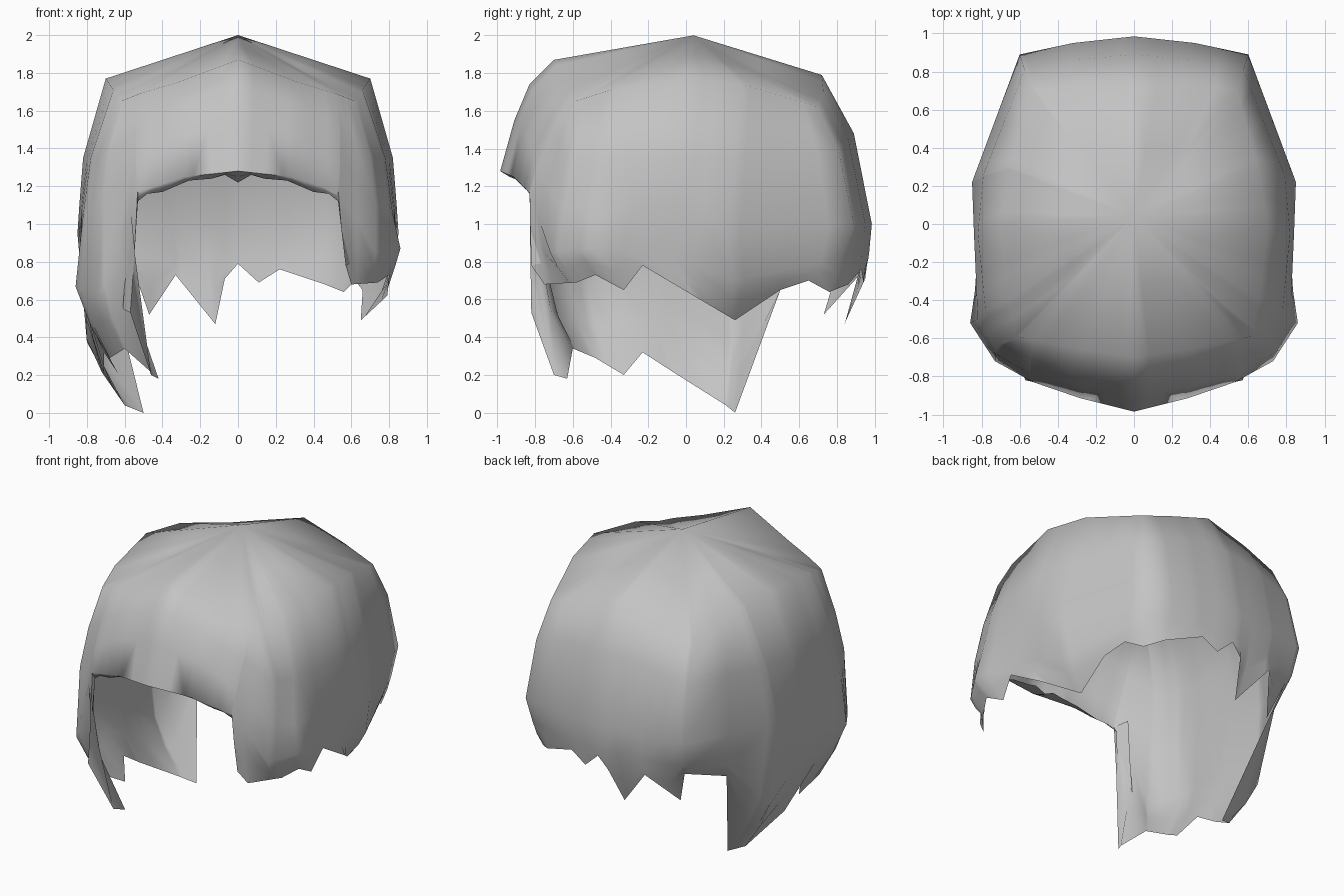
import bpy, bmesh, math
from mathutils import Vector

if "Cube" in bpy.data.objects:
    bpy.data.objects.remove(bpy.data.objects["Cube"])

hair_grey = bpy.data.materials.new("hair grey")
hair_grey.use_nodes = True
colour = (0.55, 0.55, 0.55, 1)
hair_grey.diffuse_color = colour
hair_grey.node_tree.nodes["Principled BSDF"].inputs["Base Color"].default_value = colour

# Half-head strands from front centre round to back centre:
# crown edge, upper, middle and lower point of each
STRANDS = [
    [(0, -.7, 1.87), (0, -.83, 1.74), (0, -.91, 1.55), (0, -.985, 1.28)],
    [(.32, -.65, 1.75), (.32, -.77, 1.62), (.31, -.85, 1.47), (.28, -.915, 1.25)],
    [(.52, -.61, 1.69), (.54, -.71, 1.5), (.54, -.79, 1.32), (.53, -.83, 1.17)],
    [(.62, -.59, 1.65), (.7, -.63, 1.36), (.73, -.68, 1.1), (.73, -.72, .85)],
    [(.66, -.4, 1.71), (.78, -.45, 1.35), (.82, -.5, 1.05), (.86, -.52, .87)],
    [(.7, 0, 1.77), (.82, -.05, 1.35), (.84, -.05, 1.1), (.81, -.18, .85)],
    [(.65, .3, 1.74), (.79, .26, 1.35), (.85, .22, .95), (.8, .25, .7)],
    [(.54, .7, 1.62), (.575, .81, 1.38), (.6, .89, 1), (.59, .83, .82)],
    [(.3, .73, 1.69), (.31, .86, 1.45), (.32, .95, 1), (.3, .93, .83)],
    [(0, .72, 1.79), (0, .89, 1.48), (0, .985, 1), (0, .97, .84)],
]
# Ragged hem: strand position, then x, y, z
FRONT_HEM = [
    (0, 0, -.86, 1.22), (.25, .07, -.87, 1.26), (.5, .14, -.86, 1.24),
    (.85, .26, -.86, 1.23), (1.3, .4, -.83, 1.17), (1.7, .48, -.82, 1.16),
    (2, .53, -.8, 1.12),
]
LEFT_HEM = [
    (2.01, .57, -.82, .78), (2.3, .6, -.75, .68), (3.2, .74, -.58, .69),
    (3.8, .8, -.48, .73), (4.3, .79, -.33, .65), (4.5, .81, -.23, .78),
    (5.3, .79, .04, .62), (6.1, .65, .26, .49), (6.5, .66, .5, .65),
    (6.8, .62, .65, .7), (7, .56, .76, .64), (7.5, .46, .86, .68),
    (8.2, .22, .93, .76), (8.6, .11, .94, .69), (9, 0, .96, .79),
]
RIGHT_HEM = [
    (2.01, .57, -.82, .53), (2.2, .46, -.7, .2), (2.5, .42, -.63, .18),
    (2.9, .6, -.6, .34), (3.8, .68, -.48, .29), (4.3, .63, -.33, .2),
    (4.5, .71, -.23, .32), (5.2, .71, -.06, .21), (5.95, .6, .21, .04),
    (6.1, .5, .26, 0), (6.5, .66, .5, .65), (7.1, .55, .8, .75),
    (7.5, .47, .73, .52), (7.9, .33, .92, .73), (8.6, .12, .84, .47),
    (8.8, .07, .95, .71), (9, 0, .96, .79),
]
APEX = Vector((0, .04, 2))


def strand_at(u):
    i = min(int(u), len(STRANDS) - 2)
    return [Vector(a).lerp(Vector(b), u - i) for a, b in zip(STRANDS[i], STRANDS[i + 1])]


def hem_at(u, hem):
    for a, b in zip(hem, hem[1:]):
        if a[0] <= u <= b[0]:
            return Vector(a[1:]).lerp(Vector(b[1:]), (u - a[0]) / (b[0] - a[0]))


def column(u, hem, side):
    crown, upper, middle, lower = strand_at(u)
    tip = hem_at(u, hem)
    if side < 0:
        # The right side hangs longer, so its widest point sits lower
        drop = min(max((1.15 - lower.z) / .5, 0), 1) * min(max((.5 - lower.y) / .24, 0), 1)
        lower.z -= .36 * drop
    bend = lower.lerp(tip, .4)
    bend.z = (lower.z + tip.z) / 2
    points = [crown.lerp(APEX, .5), crown, upper, middle, lower, bend, tip]
    return [Vector((side * p.x, p.y, p.z)) for p in points]


def skin(bm, rows):
    columns = [[bm.verts.new(p) for p in row] for row in rows]
    for a, b in zip(columns, columns[1:]):
        for i in range(len(a) - 1):
            bm.faces.new((a[i], a[i + 1], b[i + 1], b[i]))
    return columns


bm = bmesh.new()
for side, side_hem in ((1, LEFT_HEM), (-1, RIGHT_HEM)):
    hem = FRONT_HEM + side_hem
    positions = sorted({h[0] for h in hem} | {i / 2 for i in range(19)})
    grid = skin(bm, [column(u, hem, side) for u in positions])
    # Crown fan
    top = bm.verts.new(APEX)
    for a, b in zip(grid, grid[1:]):
        bm.faces.new((top, a[0], b[0]))
    # Turned-in edge of the side lock beside the face
    edge = column(2.01, hem, side)[4:]
    skin(bm, [edge, [p + Vector((side * .04, .09, .02)) for p in edge]])

bmesh.ops.remove_doubles(bm, verts=bm.verts, dist=.002)
bmesh.ops.recalc_face_normals(bm, faces=bm.faces)
mesh = bpy.data.meshes.new("hair")
bm.to_mesh(mesh)
bm.free()
mesh.materials.append(hair_grey)
hair = bpy.data.objects.new("hair", mesh)
bpy.context.collection.objects.link(hair)
bpy.context.view_layer.objects.active = hair
hair.select_set(True)
bpy.ops.object.shade_smooth_by_angle(angle=math.radians(75))
